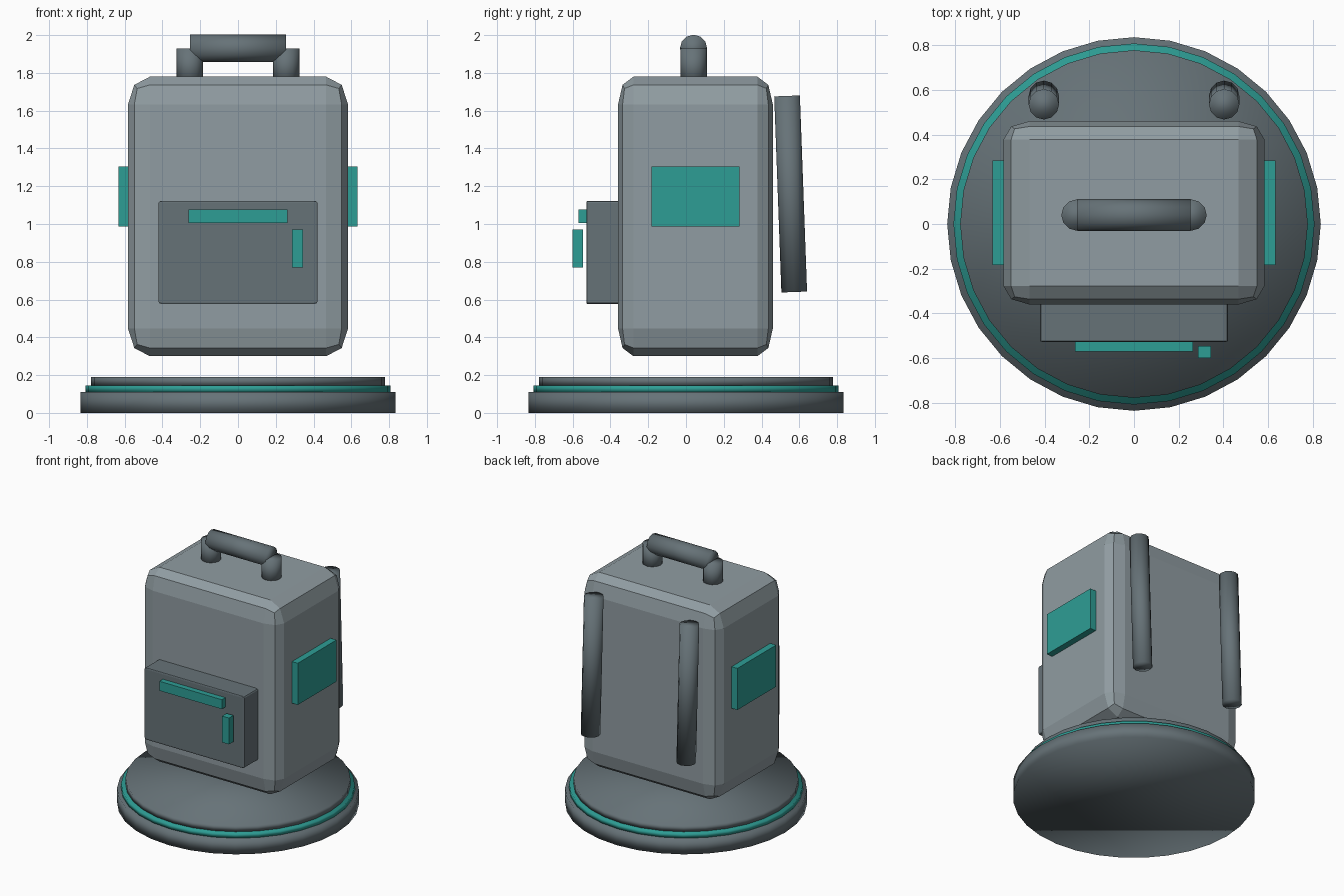
import bpy
from mathutils import Vector

cube = bpy.data.objects.get("Cube")
if cube:
    bpy.data.objects.remove(cube, do_unlink=True)


def material(name, rgb):
    mat = bpy.data.materials.new(name)
    mat.use_nodes = True
    mat.diffuse_color = (*rgb, 1)
    bsdf = next(n for n in mat.node_tree.nodes if n.type == "BSDF_PRINCIPLED")
    bsdf.inputs["Base Color"].default_value = (*rgb, 1)
    return mat


LIGHT = material("light_grey", (0.28, 0.335, 0.36))
DARK = material("dark_grey", (0.134, 0.17, 0.187))
TEAL = material("teal", (0.027, 0.34, 0.3))


def box(name, low, high, mat, bevel=0, segments=2):
    """Box between two corners; the bevel is a fraction of each side."""
    low, high = Vector(low), Vector(high)
    bpy.ops.mesh.primitive_cube_add(size=1, location=(low + high) / 2)
    obj = bpy.context.object
    obj.name = name
    obj.scale = high - low
    obj.data.materials.append(mat)
    if bevel:
        mod = obj.modifiers.new("rounded_edges", "BEVEL")
        mod.width = bevel
        mod.segments = segments
    return obj


def rod(name, start, end, radius, mat, sides=12):
    """Smooth cylinder between two points."""
    start, end = Vector(start), Vector(end)
    axis = end - start
    bpy.ops.mesh.primitive_cylinder_add(
        vertices=sides, radius=radius, depth=axis.length,
        location=(start + end) / 2,
        rotation=axis.to_track_quat("Z", "Y").to_euler())
    obj = bpy.context.object
    obj.name = name
    obj.data.materials.append(mat)
    bpy.ops.object.shade_smooth()
    return obj


# Round display stand
rod("stand_base", (0, 0, 0), (0, 0, 0.11), 0.835, DARK, 32)
rod("stand_ring", (0, 0, 0.11), (0, 0, 0.145), 0.807, TEAL, 32)
rod("stand_top", (0, 0, 0.145), (0, 0, 0.19), 0.777, DARK, 32)

# Pack body and front pocket
box("body", (-0.583, -0.36, 0.3), (0.583, 0.46, 1.78), LIGHT, 0.1)
box("front_pocket", (-0.42, -0.527, 0.577), (0.42, -0.34, 1.123), DARK, 0.02)
box("pocket_zip", (-0.263, -0.57, 1.005), (0.263, -0.528, 1.077), TEAL)
box("zip_pull", (0.285, -0.6, 0.77), (0.344, -0.546, 0.97), TEAL)

# Carry handle grip
rod("handle_grip", (-0.253, 0.04, 1.93), (0.253, 0.04, 1.93), 0.072, DARK)

# Paired parts
for side, s in (("left", 1), ("right", -1)):
    rod(side + "_handle_post", (s * 0.255, 0.04, 1.74),
        (s * 0.255, 0.04, 1.93), 0.07, DARK)
    rod(side + "_shoulder_strap", (s * 0.403, 0.573, 0.64),
        (s * 0.403, 0.535, 1.678), 0.068, DARK)
    x_low, x_high = sorted((s * 0.578, s * 0.632))
    box(side + "_side_panel", (x_low, -0.183, 0.988),
        (x_high, 0.284, 1.305), TEAL)
